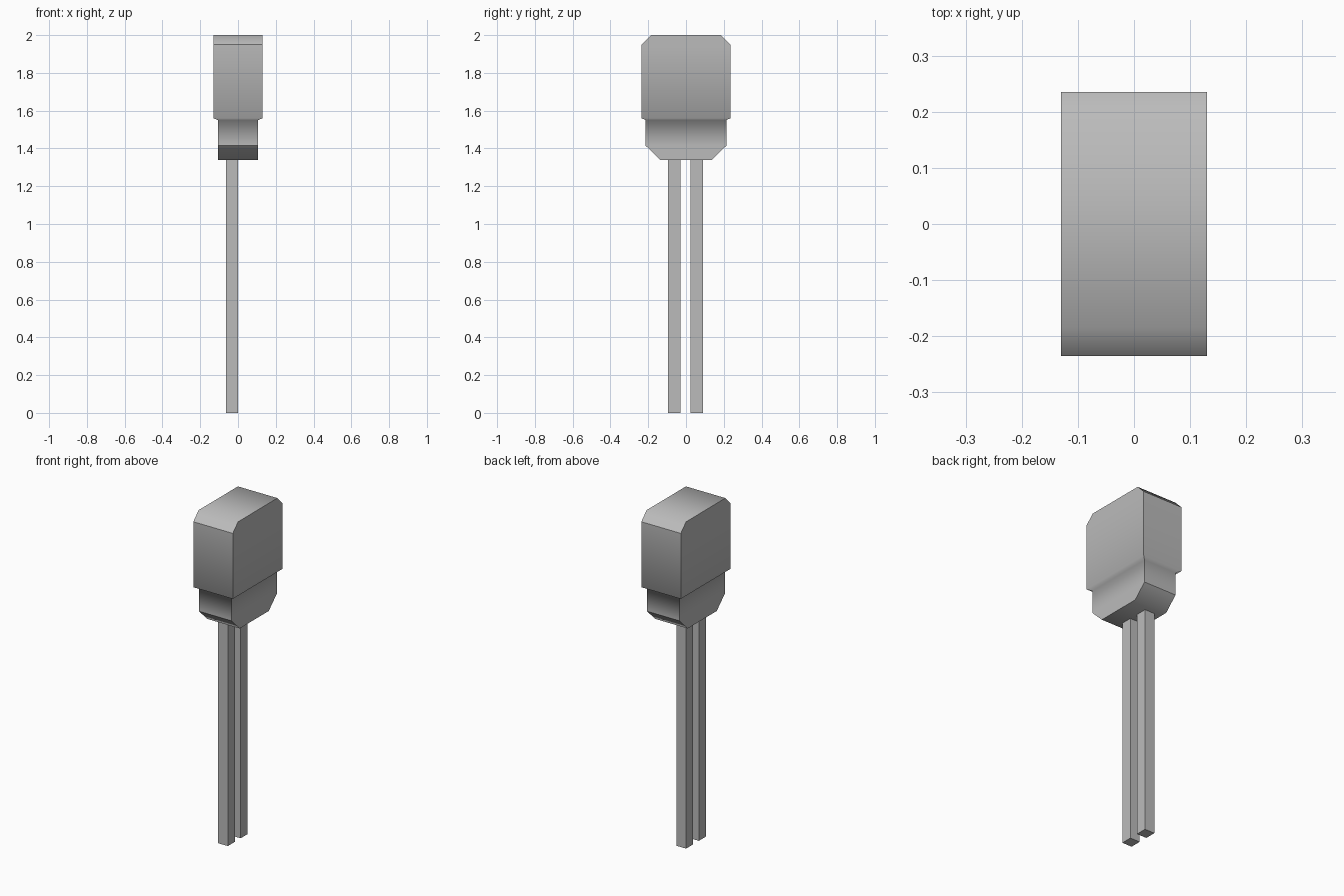
import bpy
import bmesh
from math import radians

cube = bpy.data.objects.get("Cube")
if cube:
    bpy.data.objects.remove(cube, do_unlink=True)

grey = bpy.data.materials.new("plain grey")
grey.use_nodes = True
colour = (0.5, 0.5, 0.5, 1)
grey.diffuse_color = colour
grey.node_tree.nodes["Principled BSDF"].inputs["Base Color"].default_value = colour

TOP, SHOULDER, LEDGE, NECK, CHAMFER, BASE = 2.0, 1.95, 1.56, 1.55, 1.415, 1.34


def loft(name, rings, is_soft=None):
    """Stack rectangles (x centre, y centre, half x, half y, z) into a closed solid."""
    bm = bmesh.new()
    rows = []
    for cx, cy, hx, hy, z in rings:
        rows.append([bm.verts.new((cx + sx * hx, cy + sy * hy, z))
                     for sx, sy in ((-1, -1), (1, -1), (1, 1), (-1, 1))])
    for low, high in zip(rows, rows[1:]):
        for i in range(4):
            j = (i + 1) % 4
            bm.faces.new((low[i], low[j], high[j], high[i]))
    bm.faces.new(rows[0])
    bm.faces.new(rows[-1])
    bmesh.ops.recalc_face_normals(bm, faces=bm.faces)
    if is_soft:
        for face in bm.faces:
            face.smooth = True
        for edge in bm.edges:
            bend = edge.calc_face_angle(0)
            edge.smooth = bend < radians(20) or is_soft(edge)
    mesh = bpy.data.meshes.new(name)
    bm.to_mesh(mesh)
    bm.free()
    mesh.materials.append(grey)
    obj = bpy.data.objects.new(name, mesh)
    bpy.context.collection.objects.link(obj)
    return obj


def soft_body_edge(edge):
    """Blend the caps into their chamfers and the walls across the ledge."""
    a, b = (v.co for v in edge.verts)
    if abs(a.z - b.z) > 0.001:
        return False
    on_ledge = NECK - 0.001 < a.z < LEDGE + 0.001
    on_cap = a.z > TOP - 0.001 or a.z < BASE + 0.001
    return on_ledge or (on_cap and abs(a.y - b.y) < 0.001)


# Chamfered head stepping in to a narrower neck
loft("body", [
    (0, 0, 0.107, 0.137, BASE),
    (0, 0, 0.107, 0.214, CHAMFER),
    (0, 0, 0.107, 0.214, NECK),
    (0, 0, 0.13, 0.235, LEDGE),
    (0, 0, 0.13, 0.235, SHOULDER),
    (0, 0, 0.13, 0.185, TOP),
], soft_body_edge)

# Two square pins, set off centre
for name, y in (("front_pin", -0.063), ("back_pin", 0.058)):
    loft(name, [(-0.032, y, 0.032, 0.033, z) for z in (0, BASE)])
